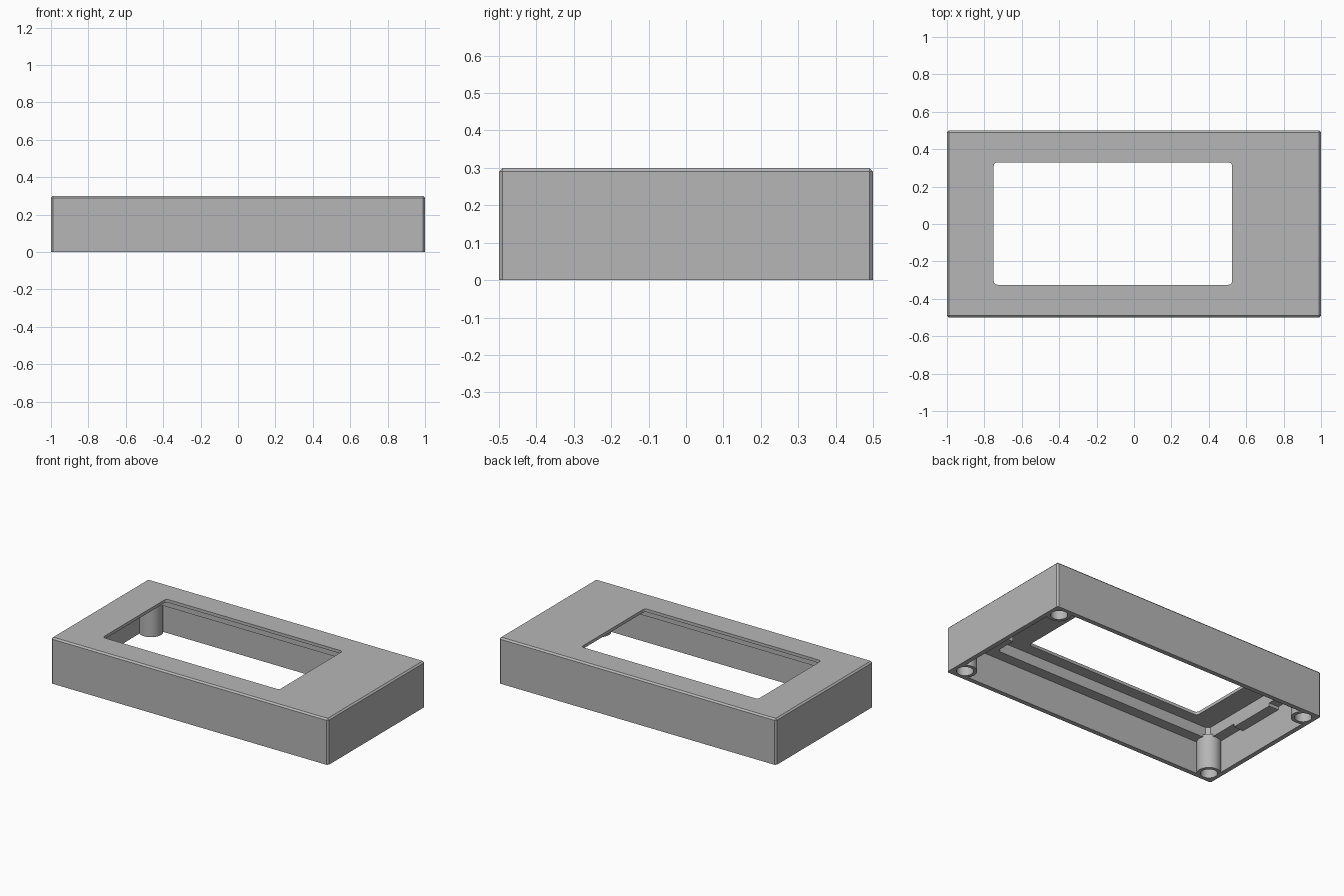
import bpy, bmesh

cube = bpy.data.objects.get("Cube")
if cube:
    bpy.data.objects.remove(cube, do_unlink=True)

grey = bpy.data.materials.new("plain grey")
grey.use_nodes = True
colour = (0.47, 0.47, 0.47, 1)
grey.diffuse_color = colour
grey.node_tree.nodes["Principled BSDF"].inputs["Base Color"].default_value = colour


def finish(name, bm):
    mesh = bpy.data.meshes.new(name)
    bm.to_mesh(mesh)
    bm.free()
    mesh.materials.append(grey)
    obj = bpy.data.objects.new(name, mesh)
    bpy.context.collection.objects.link(obj)
    return obj


def box(name, x, y, z, bevel=0, segments=1, top=False):
    """Box from ranges; bevels upright edges and, if asked, the top rim."""
    bm = bmesh.new()
    bmesh.ops.create_cube(bm, size=1)
    for v in bm.verts:
        v.co = [r[0] if c < 0 else r[1] for c, r in zip(v.co, (x, y, z))]
    if bevel:
        edges = [e for e in bm.edges
                 if abs(e.verts[0].co.z - e.verts[1].co.z) > 1e-4
                 or (top and min(v.co.z for v in e.verts) > z[1] - 1e-4)]
        bmesh.ops.bevel(bm, geom=edges, offset=bevel, segments=segments,
                        profile=0.5, affect='EDGES')
    return finish(name, bm)


def cylinder(name, x, y, radius, z):
    bm = bmesh.new()
    bmesh.ops.create_cone(bm, cap_ends=True, segments=40, radius1=radius,
                          radius2=radius, depth=z[1] - z[0])
    bmesh.ops.translate(bm, verts=bm.verts, vec=(x, y, (z[0] + z[1]) / 2))
    return finish(name, bm)


def combine(target, tool, operation):
    bpy.context.view_layer.objects.active = target
    mod = target.modifiers.new("combine", 'BOOLEAN')
    mod.operation, mod.object, mod.solver = operation, tool, 'EXACT'
    bpy.ops.object.modifier_apply(modifier=mod.name)
    bpy.data.objects.remove(tool, do_unlink=True)


# Outer shell with chamfered top and corners
housing = box("bezel_housing", (-1, 1), (-0.5, 0.5), (0, 0.3), 0.01, top=True)

# Hollow underside, display pocket, window and connector notch
LEDGE, LIP = 0.21, 0.28
cuts = [
    box("hollow", (-0.97, 0.97), (-0.47, 0.47), (-0.1, LEDGE)),
    box("display_pocket", (-0.9, 0.7), (-0.4, 0.4), (0.1, LIP), 0.02),
    box("window", (-0.75, 0.525), (-0.325, 0.33), (0.1, 0.4), 0.02, 4),
    box("connector_notch", (0.6, 0.76), (-0.26, 0.26), (0.1, LIP - 0.01)),
]
for cut in cuts:
    combine(housing, cut, 'DIFFERENCE')

# Retaining tab under the ledge at the narrow end
combine(housing, box("ledge_tab", (-0.98, -0.9), (-0.17, 0.15), (0.19, 0.23)), 'UNION')

# Corner screw bosses with blind holes
corners = [(sx * 0.926, sy * 0.426) for sx in (-1, 1) for sy in (-1, 1)]
for x, y in corners:
    combine(housing, cylinder("screw_boss", x, y, 0.072, (0, 0.225)), 'UNION')
for x, y in corners:
    combine(housing, cylinder("screw_hole", x, y, 0.05, (-0.1, 0.19)), 'DIFFERENCE')

# Smooth round surfaces, keep hard edges
bpy.ops.object.select_all(action='DESELECT')
housing.select_set(True)
bpy.context.view_layer.objects.active = housing
bpy.ops.object.shade_smooth_by_angle(angle=0.45)
